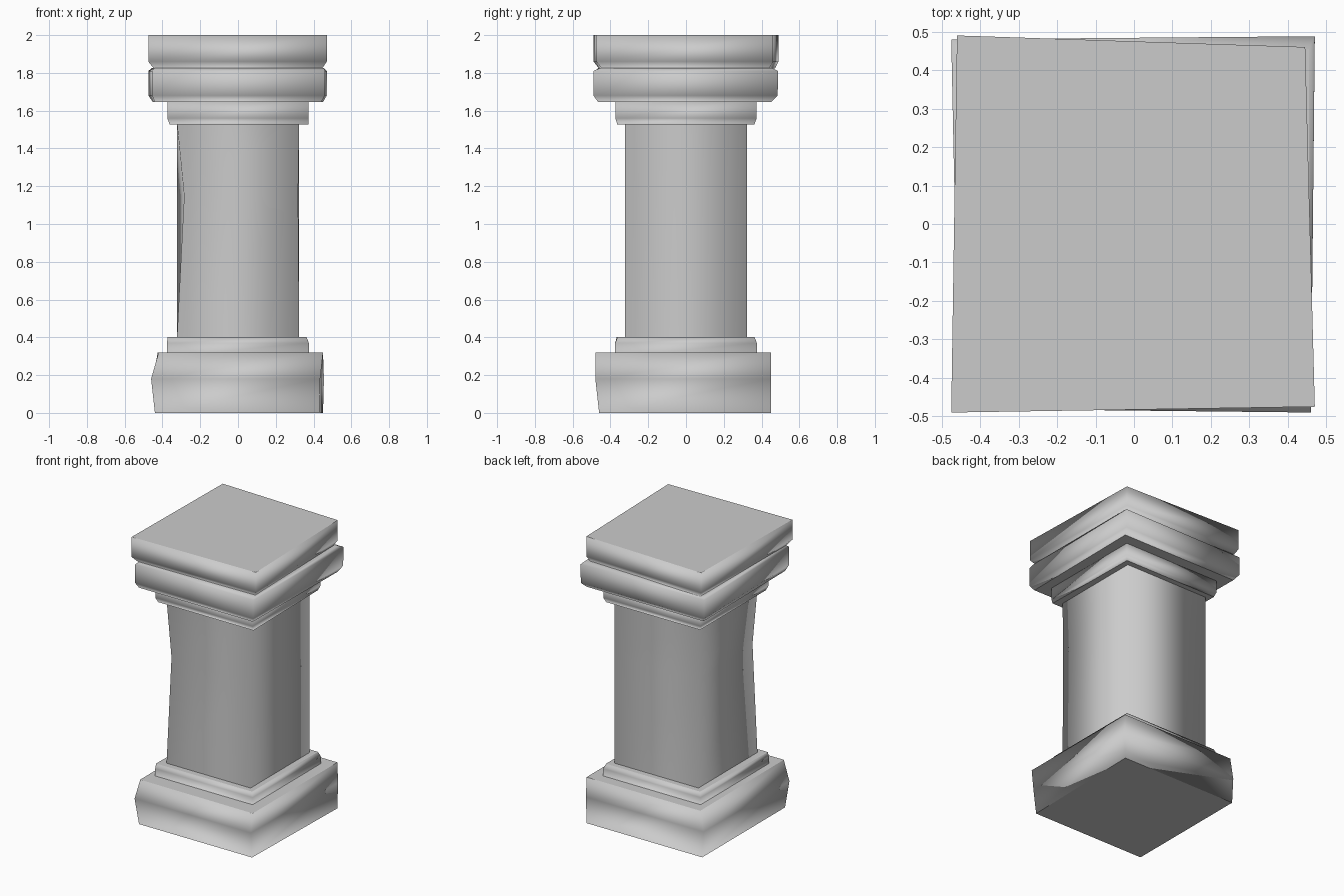
import bpy
import bmesh

if "Cube" in bpy.data.objects:
    bpy.data.objects.remove(bpy.data.objects["Cube"], do_unlink=True)

stone = bpy.data.materials.new("grey stone")
stone.use_nodes = True
grey = (0.6, 0.6, 0.6, 1.0)
stone.diffuse_color = grey
stone.node_tree.nodes["Principled BSDF"].inputs["Base Color"].default_value = grey

# Corner order of every ring: front at -x, front at +x, back at +x, back at -x
SIGNS = [(-1, -1), (1, -1), (1, 1), (-1, 1)]


def square(z, half, **moved):
    """Square ring at height z; moved names the worn corners (a, b, c, d)."""
    ring = [(sx * half, sy * half, z) for sx, sy in SIGNS]
    for key, (x, y) in moved.items():
        ring["abcd".index(key)] = (x, y, z)
    return ring


def stone_block(name, rings, capped=True):
    """Worn block skinned through four-cornered rings, bottom to top."""
    bm = bmesh.new()
    loops = [[bm.verts.new(p) for p in ring] for ring in rings]
    for low, high in zip(loops, loops[1:]):
        for i in range(4):
            j = (i + 1) % 4
            bm.faces.new((low[i], low[j], high[j], high[i]))
    if capped:
        # A narrow rim keeps the soft shading near the edges of the caps
        caps = [bm.faces.new(loops[0][::-1]), bm.faces.new(loops[-1])]
        bmesh.ops.inset_individual(bm, faces=caps, thickness=0.06)
    for face in bm.faces:
        face.smooth = True
    mesh = bpy.data.meshes.new(name)
    bm.to_mesh(mesh)
    bm.free()
    mesh.materials.append(stone)
    obj = bpy.data.objects.new(name, mesh)
    bpy.context.collection.objects.link(obj)
    return obj


# Heavy foot with a bulging, chipped front
stone_block("base_block", [
    square(0, 0.45, a=(-0.44, -0.46), b=(0.43, -0.46), d=(-0.44, 0.45)),
    square(0.18, 0.455, a=(-0.46, -0.48), b=(0.435, -0.48), c=(0.455, 0.45), d=(-0.45, 0.45)),
    square(0.32, 0.45, a=(-0.42, -0.475), b=(0.45, -0.48), d=(-0.425, 0.45)),
])

# Thin step under the shaft
stone_block("base_step", [
    square(0.3, 0.375),
    square(0.37, 0.375),
    square(0.403, 0.362, a=(-0.374, -0.366)),
])

# Shaft, worn inwards along one front corner
stone_block("shaft", [
    square(0.38, 0.324),
    square(1.15, 0.324, a=(-0.285, -0.324), b=(0.318, -0.324)),
    square(1.55, 0.324),
], capped=False)

# Thin step over the shaft
stone_block("capital_step", [
    square(1.528, 0.362, b=(0.374, -0.364)),
    square(1.56, 0.374),
    square(1.66, 0.374),
])

# Lower capital slab
stone_block("capital_lower_slab", [
    square(1.645, 0.45, a=(-0.44, -0.46), b=(0.44, -0.465)),
    square(1.68, 0.47, a=(-0.455, -0.48), b=(0.46, -0.49), c=(0.47, 0.485), d=(-0.475, 0.48)),
    square(1.81, 0.47, a=(-0.455, -0.48), b=(0.46, -0.49), c=(0.47, 0.488), d=(-0.475, 0.48)),
    square(1.826, 0.455, a=(-0.44, -0.465)),
])

# Upper capital slab
stone_block("capital_upper_slab", [
    square(1.822, 0.445, a=(-0.445, -0.46), c=(0.425, 0.44), d=(-0.44, 0.47)),
    square(1.86, 0.47, a=(-0.475, -0.49), b=(0.47, -0.475), c=(0.445, 0.46), d=(-0.46, 0.49)),
    square(2.0, 0.47, a=(-0.475, -0.49), b=(0.47, -0.475), c=(0.445, 0.46), d=(-0.46, 0.49)),
])
